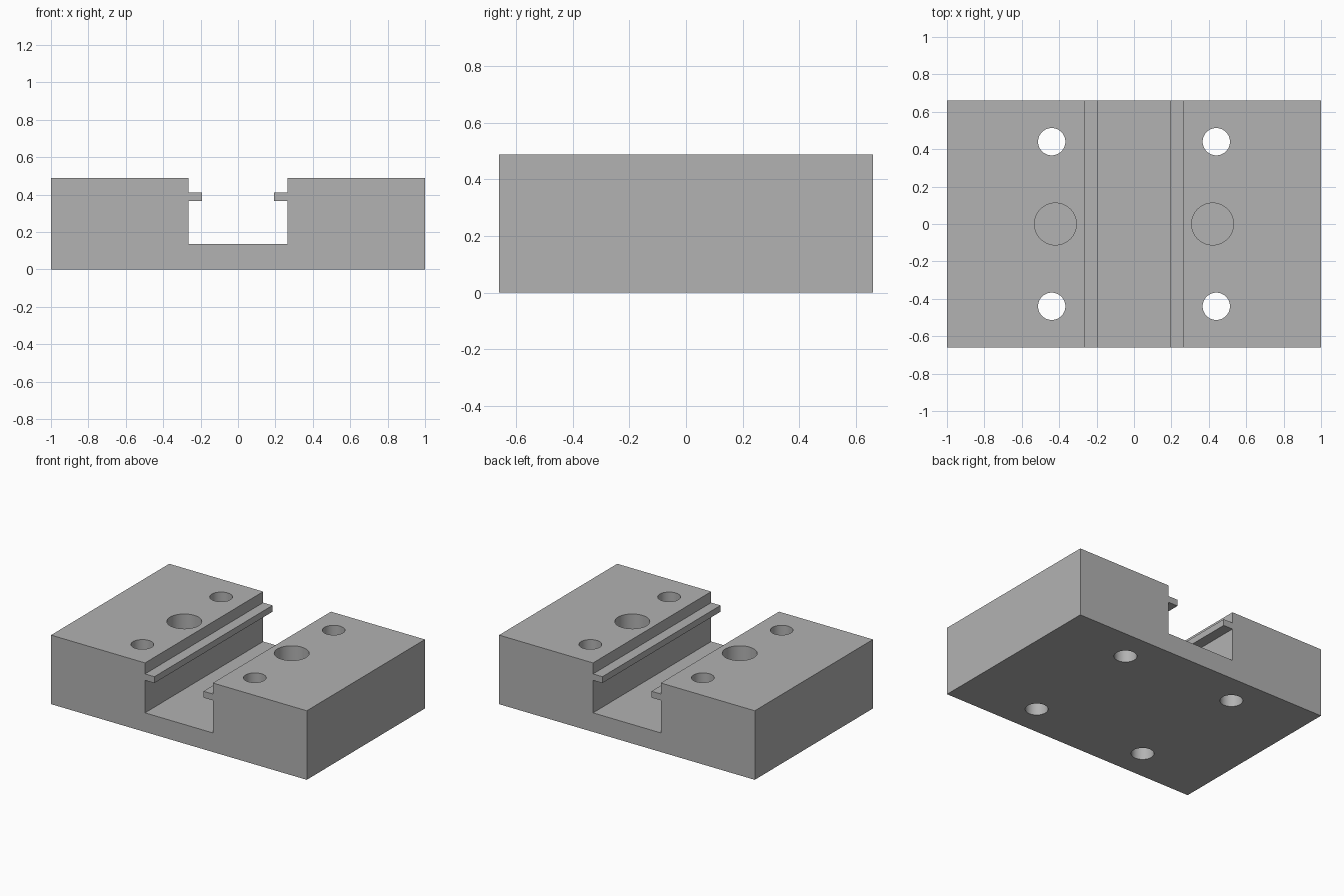
import bpy
import bmesh
import math

cube = bpy.data.objects.get("Cube")
if cube:
    bpy.data.objects.remove(cube, do_unlink=True)

HALF_DEPTH = 0.66
HEIGHT = 0.488

grey = bpy.data.materials.new("plain_grey")
grey.use_nodes = True
grey.diffuse_color = (0.447, 0.447, 0.447, 1)
grey.node_tree.nodes["Principled BSDF"].inputs["Base Color"].default_value = grey.diffuse_color

# Slotted block: half profile (x, z) from the slot floor around the thin rail to the base
half = [(0.265, 0.135), (0.265, 0.365), (0.192, 0.365), (0.192, 0.41),
        (0.265, 0.41), (0.265, HEIGHT), (1, HEIGHT), (1, 0)]
profile = half + [(-x, z) for x, z in reversed(half)]

bm = bmesh.new()
face = bm.faces.new([bm.verts.new((x, -HALF_DEPTH, z)) for x, z in profile])
extruded = bmesh.ops.extrude_face_region(bm, geom=[face])["geom"]
bmesh.ops.translate(bm, vec=(0, 2 * HALF_DEPTH, 0),
                    verts=[g for g in extruded if isinstance(g, bmesh.types.BMVert)])
bmesh.ops.recalc_face_normals(bm, faces=bm.faces)
mesh = bpy.data.meshes.new("slotted_block")
bm.to_mesh(mesh)
bm.free()
block = bpy.data.objects.new("slotted_block", mesh)
bpy.context.collection.objects.link(block)
mesh.materials.append(grey)


def drill(name, x, y, radius, bottom):
    """Cut a vertical round hole from above the top down to the given height."""
    top = HEIGHT + 0.1
    bpy.ops.mesh.primitive_cylinder_add(vertices=64, radius=radius, depth=top - bottom,
                                        location=(x, y, (top + bottom) / 2))
    cutter = bpy.context.object
    cutter.name = name
    cutter.data.materials.append(grey)
    cutter.hide_render = True
    cut = block.modifiers.new(name, "BOOLEAN")
    cut.operation = "DIFFERENCE"
    cut.solver = "EXACT"
    cut.object = cutter
    return cutter


# Four through bolt holes and two wider blind holes
cutters = []
for side in (-1, 1):
    cutters.append(drill("blind_hole_cutter", side * 0.42, 0, 0.112, 0.135))
    for end in (-1, 1):
        cutters.append(drill("bolt_hole_cutter", side * 0.44, end * 0.44, 0.073, -0.1))

# Apply the cuts, remove the cutters and smooth the hole walls
bpy.ops.object.select_all(action="DESELECT")
bpy.context.view_layer.objects.active = block
block.select_set(True)
for modifier in list(block.modifiers):
    bpy.ops.object.modifier_apply(modifier=modifier.name)
for cutter in cutters:
    bpy.data.objects.remove(cutter, do_unlink=True)
bpy.ops.object.shade_smooth_by_angle(angle=math.radians(30))
